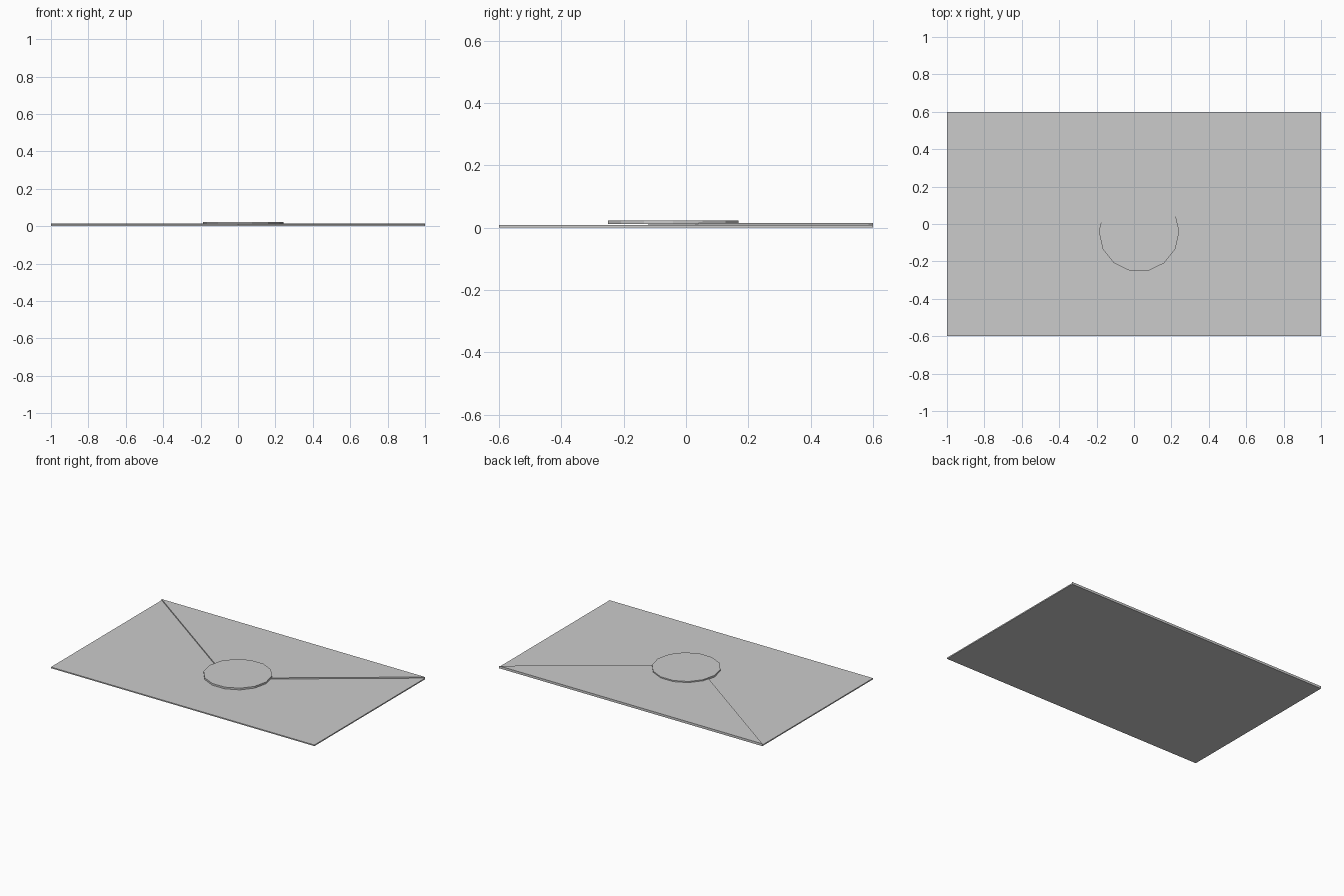
import bpy
import bmesh
import math

cube = bpy.data.objects.get("Cube")
if cube:
    bpy.data.objects.remove(cube, do_unlink=True)

# One plain grey for the whole model
grey = bpy.data.materials.new("paper_grey")
grey.diffuse_color = (0.6, 0.6, 0.6, 1)
grey.use_nodes = True
grey.node_tree.nodes["Principled BSDF"].inputs["Base Color"].default_value = (0.6, 0.6, 0.6, 1)


def plate(name, outline, z_low, z_high):
    """Extrude a flat outline (counter-clockwise) between two heights."""
    bm = bmesh.new()
    face = bm.faces.new([bm.verts.new((x, y, z_low)) for x, y in outline])
    top = bmesh.ops.extrude_face_region(bm, geom=[face])["geom"]
    verts = [v for v in top if isinstance(v, bmesh.types.BMVert)]
    bmesh.ops.translate(bm, vec=(0, 0, z_high - z_low), verts=verts)
    bmesh.ops.recalc_face_normals(bm, faces=bm.faces)
    mesh = bpy.data.meshes.new(name)
    bm.to_mesh(mesh)
    bm.free()
    mesh.materials.append(grey)
    obj = bpy.data.objects.new(name, mesh)
    bpy.context.collection.objects.link(obj)
    return obj


# Envelope body
plate("envelope_body", [(-1, -0.6), (1, -0.6), (1, 0.6), (-1, 0.6)], 0, 0.008)

# Triangular flap folded down from the back edge
plate("flap", [(-1, 0.6), (0, -0.12), (1, 0.6)], 0.008, 0.016)

# Fourteen-sided wax seal, slightly off centre over the flap tip
sides, radius = 14, 0.215
seal_outline = [(0.027 + radius * math.cos(math.tau * i / sides),
                 -0.041 + radius * math.sin(math.tau * i / sides)) for i in range(sides)]
plate("seal", seal_outline, 0.012, 0.024)
